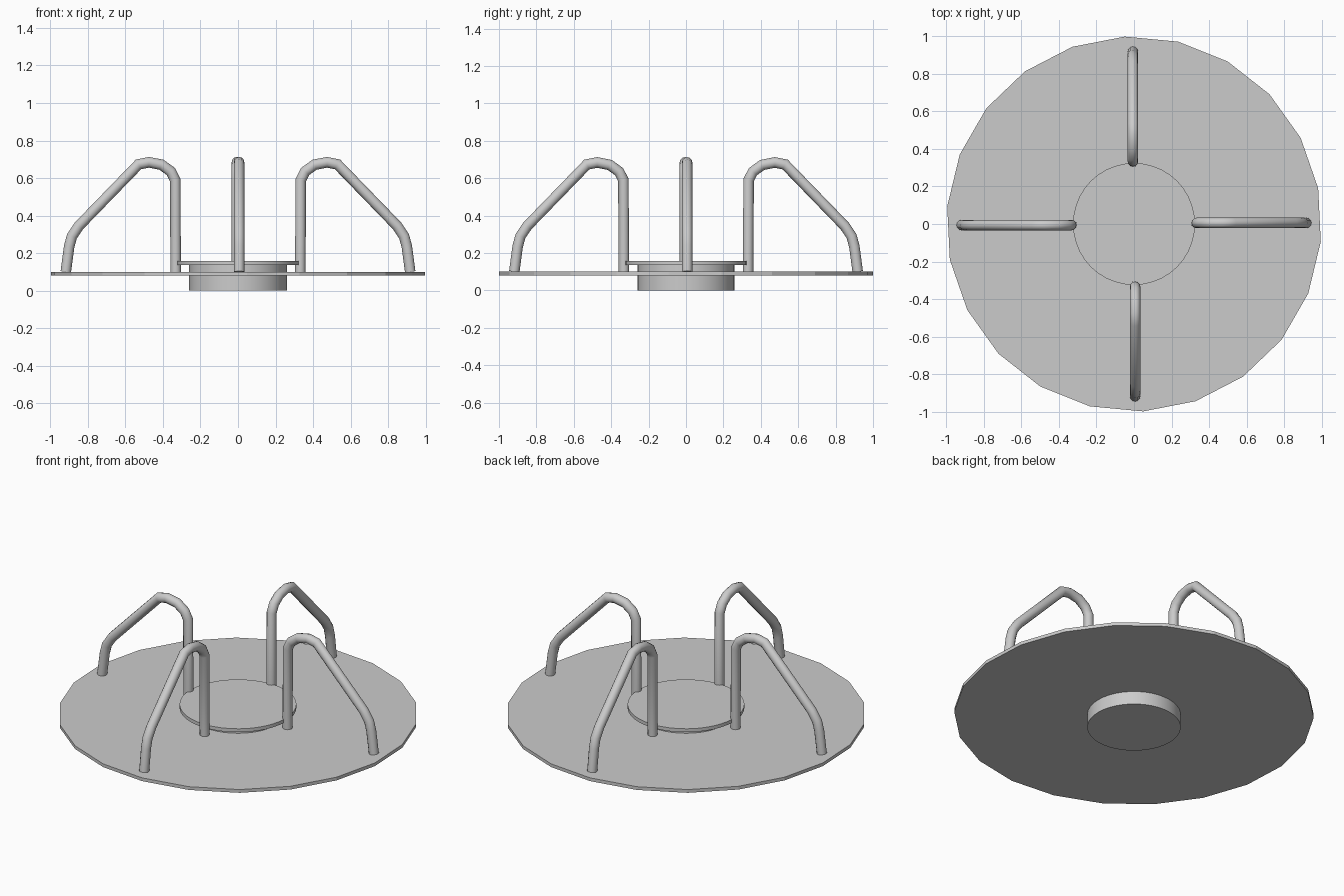
import bpy
import math
from mathutils import Vector

cube = bpy.data.objects.get("Cube")
if cube:
    bpy.data.objects.remove(cube, do_unlink=True)

# Single painted-metal colour
grey = bpy.data.materials.new("metal_grey")
grey.use_nodes = True
COLOUR = (0.6, 0.6, 0.6, 1)
grey.diffuse_color = COLOUR
grey.node_tree.nodes["Principled BSDF"].inputs["Base Color"].default_value = COLOUR


def disc(name, radius, bottom, top, sides, turn=0.0, smooth=True):
    """Upright cylinder between two heights."""
    bpy.ops.mesh.primitive_cylinder_add(
        vertices=sides, radius=radius, depth=top - bottom,
        location=(0, 0, (bottom + top) / 2), rotation=(0, 0, turn))
    obj = bpy.context.object
    obj.name = name
    obj.data.materials.append(grey)
    if smooth:
        bpy.ops.object.shade_smooth_by_angle(angle=math.radians(30))
    return obj


def handrail(name, path, radius, turn, sides=12):
    """Bent tube lying in a vertical radial plane, mitred at each bend."""
    points = [Vector((x, 0.006, z)) for x, z in path]
    across = Vector((0, 1, 0))
    verts, faces = [], []
    for i, p in enumerate(points):
        before = (p - points[i - 1]).normalized() if i else None
        after = (points[i + 1] - p).normalized() if i < len(points) - 1 else None
        tangent = ((before or after) + (after or before)).normalized()
        mitre = 1 / tangent.dot(before or after)
        normal = tangent.cross(across) * mitre
        for k in range(sides):
            a = math.tau * k / sides
            verts.append(p + radius * (math.cos(a) * normal + math.sin(a) * across))
    for i in range(len(points) - 1):
        for k in range(sides):
            a, b = i * sides + k, i * sides + (k + 1) % sides
            faces.append((a, a + sides, b + sides, b))
    faces.append(tuple(range(sides)))
    faces.append(tuple(reversed(range(len(verts) - sides, len(verts)))))
    mesh = bpy.data.meshes.new(name)
    mesh.from_pydata(verts, [], faces)
    mesh.materials.append(grey)
    obj = bpy.data.objects.new(name, mesh)
    bpy.context.collection.objects.link(obj)
    obj.rotation_euler.z = turn
    bpy.ops.object.select_all(action='DESELECT')
    obj.select_set(True)
    bpy.context.view_layer.objects.active = obj
    bpy.ops.object.shade_smooth_by_angle(angle=math.radians(45))


# Turning platform, faceted rim
disc("platform", 1.0, 0.08, 0.1, 22, math.radians(2.8), smooth=False)

# Central pedestal and its cap
disc("pedestal", 0.26, 0.0, 0.14, 40)
disc("hub_cap", 0.325, 0.137, 0.158, 40)

# Four handrails: (distance from centre, height) along the tube
rail_path = [(0.332, 0.1), (0.335, 0.59), (0.358, 0.635), (0.408, 0.671),
             (0.475, 0.684), (0.53, 0.673), (0.848, 0.345),
             (0.885, 0.29), (0.9, 0.235), (0.918, 0.1)]
for i, side in enumerate(("left", "back", "right", "front")):
    handrail(side + "_handrail", rail_path, 0.028, i * math.pi / 2)
